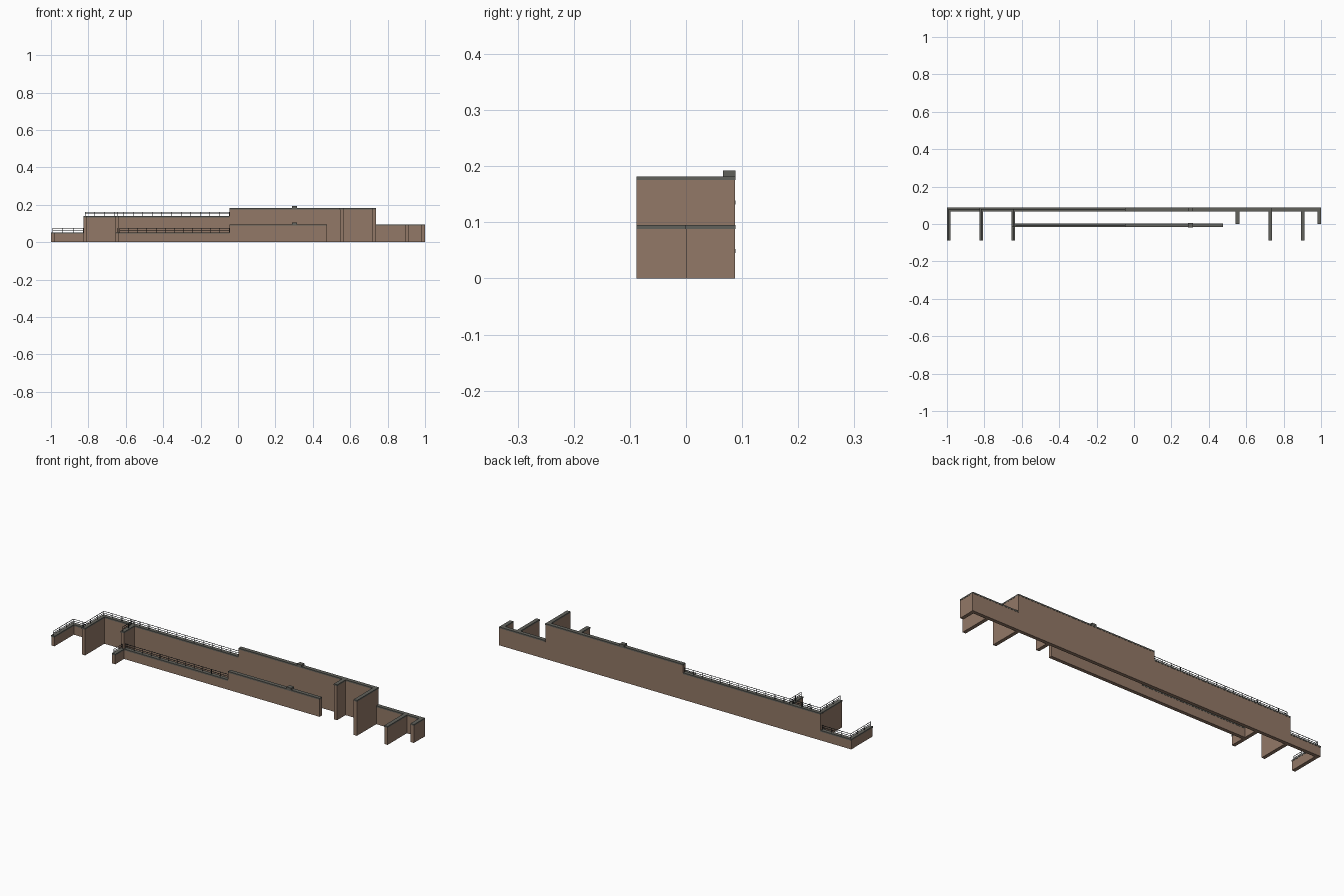
import bpy, bmesh, math
from mathutils import Vector, Matrix

if "Cube" in bpy.data.objects:
    bpy.data.objects.remove(bpy.data.objects["Cube"])


def material(name, rgb):
    m = bpy.data.materials.new(name)
    m.diffuse_color = (*rgb, 1)
    m.use_nodes = True
    m.node_tree.nodes["Principled BSDF"].inputs["Base Color"].default_value = m.diffuse_color
    return m


WALL = material("brown_wall", (0.29, 0.19, 0.135))
CAP = material("grey_coping", (0.12, 0.12, 0.105))
METAL = material("dark_metal", (0.02, 0.024, 0.026))

T = 0.009          # half wall thickness
CAP_H = 0.007      # coping height
OVER = 0.001       # coping overhang
BACK_Y, FRONT_Y = 0.078, -0.007
LOW, RAILED, TALL, MID = 0.052, 0.139, 0.182, 0.095


def finish(bm, name, mat):
    me = bpy.data.meshes.new(name)
    bm.to_mesh(me)
    bm.free()
    me.materials.append(mat)
    ob = bpy.data.objects.new(name, me)
    bpy.context.collection.objects.link(ob)
    return ob


def box(name, x0, x1, y0, y1, z0, z1, mat):
    bm = bmesh.new()
    mtx = (Matrix.Translation(((x0 + x1) / 2, (y0 + y1) / 2, (z0 + z1) / 2))
           @ Matrix.Diagonal((x1 - x0, y1 - y0, z1 - z0, 1)))
    bmesh.ops.create_cube(bm, size=1, matrix=mtx)
    return finish(bm, name, mat)


def wall_x(name, x0, x1, y, h):
    """Wall along x with its coping."""
    box(name, x0, x1, y - T, y + T, 0, h - CAP_H, WALL)
    box(name + "_coping", x0, x1, y - T - OVER, y + T + OVER, h - CAP_H, h, CAP)


def wall_y(name, x, y0, y1, h):
    """Cross wall along y with its coping."""
    box(name, x - T, x + T, y0, y1, 0, h - CAP_H, WALL)
    box(name + "_coping", x - T - OVER, x + T + OVER, y0 - 0.0005, y1,
        h - CAP_H, h, CAP)


def rod(bm, a, b, r):
    a, b = Vector(a), Vector(b)
    d = b - a
    mtx = (Matrix.Translation((a + b) / 2)
           @ d.to_track_quat('Z', 'Y').to_matrix().to_4x4())
    bmesh.ops.create_cone(bm, cap_ends=True, segments=8, radius1=r, radius2=r,
                          depth=d.length, matrix=mtx)


def railing(name, path, z):
    """Two horizontal rails on evenly spaced posts following a path."""
    bm = bmesh.new()
    for (ax, ay), (bx, by) in zip(path, path[1:]):
        for h in (0.012, 0.022):
            rod(bm, (ax, ay, z + h), (bx, by, z + h), 0.0013)
        n = max(1, round(math.hypot(bx - ax, by - ay) / 0.05))
        for i in range(n + 1):
            x, y = ax + (bx - ax) * i / n, ay + (by - ay) * i / n
            rod(bm, (x, y, z - 0.002), (x, y, z + 0.023), 0.0013)
    finish(bm, name, METAL)


# long back wall, stepped in height and split at the joint
for i, (x0, x1, h) in enumerate([(-1, -0.825, LOW), (-0.825, -0.045, RAILED),
                                 (-0.045, 0.302, TALL), (0.302, 0.738, TALL),
                                 (0.738, 1, MID)]):
    wall_x(f"back_wall_{i}", x0, x1, BACK_Y, h)

# shorter front wall
for i, (x0, x1, h) in enumerate([(-0.654, -0.045, LOW), (-0.045, 0.302, MID),
                                 (0.302, 0.475, MID)]):
    wall_x(f"front_wall_{i}", x0, x1, FRONT_Y, h)

# cross walls
IN = BACK_Y - T
for i, (x, y0, y1, h) in enumerate([
        (-0.99, -0.088, IN, LOW), (-0.816, -0.088, IN, RAILED),
        (-0.645, FRONT_Y - T, IN, RAILED), (-0.645, -0.088, FRONT_Y - T, LOW),
        (0.554, 0, IN, TALL), (0.728, -0.088, IN, TALL),
        (0.902, -0.088, IN, MID), (0.99, 0, IN, MID)]):
    wall_y(f"cross_wall_{i}", x, y0, y1, h)

# blocks over the wall joints
for name, y, h in (("back", BACK_Y - 0.001, TALL), ("front", FRONT_Y, MID)):
    box(f"{name}_joint_block", 0.289, 0.315, y - 0.0115, y + 0.0115,
        h, h + 0.010, CAP)

# railings
railing("low_railing", [(-0.99, -0.085), (-0.99, BACK_Y), (-0.828, BACK_Y)], LOW)
railing("high_railing", [(-0.816, -0.085), (-0.816, BACK_Y), (-0.048, BACK_Y)], RAILED)
railing("front_railing", [(-0.645, -0.085), (-0.645, -0.019)], LOW)
railing("front_wall_railing", [(-0.633, FRONT_Y), (-0.048, FRONT_Y)], LOW)
railing("inner_railing", [(-0.645, FRONT_Y - 0.005), (-0.645, BACK_Y)], RAILED)
